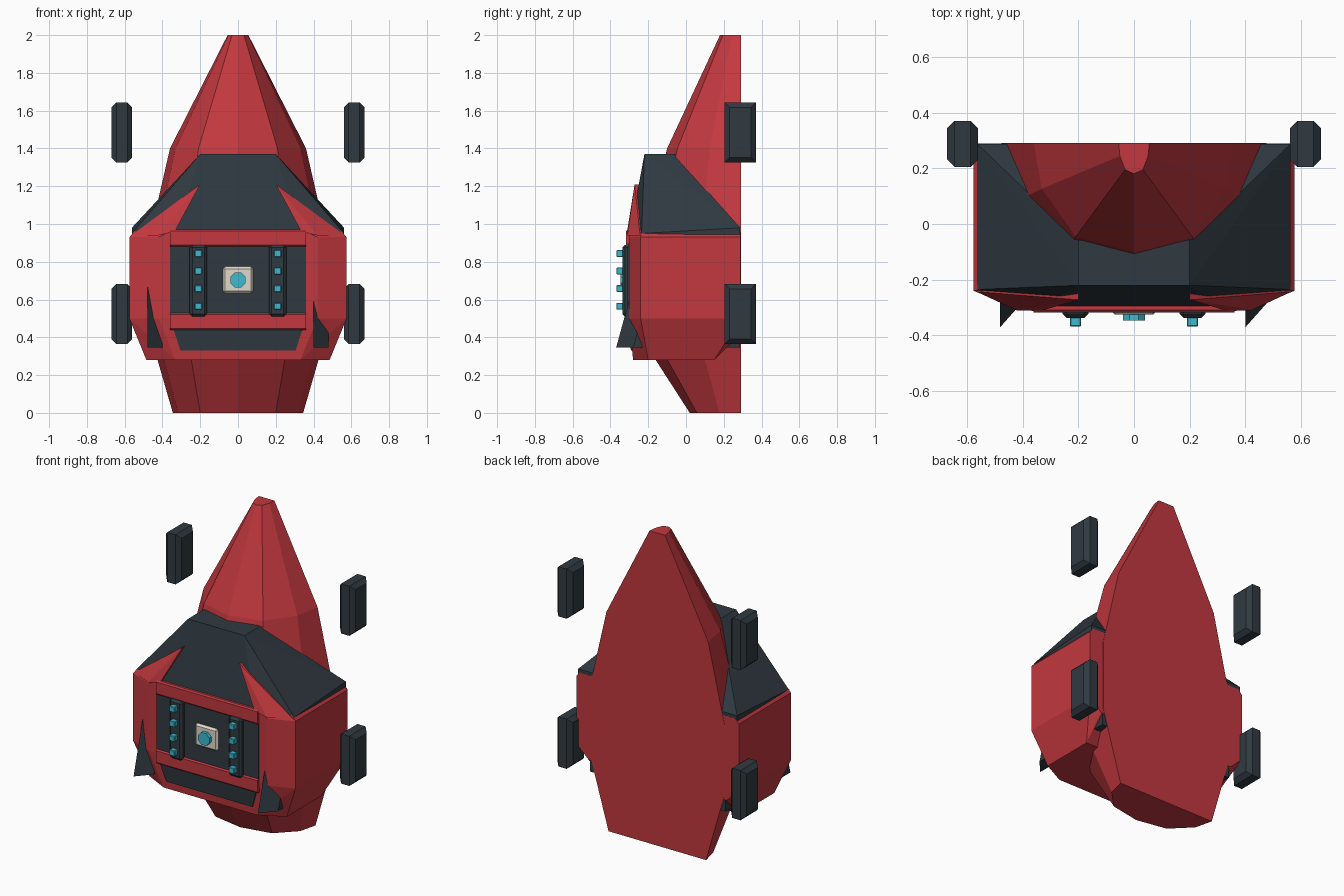
import bpy
import bmesh
import math

cube = bpy.data.objects.get("Cube")
if cube:
    bpy.data.objects.remove(cube, do_unlink=True)


def material(name, rgb):
    m = bpy.data.materials.new(name)
    m.use_nodes = True
    m.diffuse_color = (*rgb, 1)
    m.node_tree.nodes["Principled BSDF"].inputs["Base Color"].default_value = (*rgb, 1)
    return m


RED = material("red paint", (0.54, 0.04, 0.05))
DARK = material("dark slate", (0.03, 0.042, 0.053))
CYAN = material("cyan glow", (0.05, 0.49, 0.62))
CREAM = material("cream", (0.75, 0.69, 0.60))


def finish(name, bm, mat):
    bmesh.ops.recalc_face_normals(bm, faces=bm.faces)
    mesh = bpy.data.meshes.new(name)
    bm.to_mesh(mesh)
    bm.free()
    mesh.materials.append(mat)
    obj = bpy.data.objects.new(name, mesh)
    bpy.context.collection.objects.link(obj)
    return obj


def solid(name, points, mat, mirror=False):
    """Convex solid around the points, optionally with their x mirror."""
    bm = bmesh.new()
    if mirror:
        points = points + [(-x, y, z) for x, y, z in points]
    for p in points:
        bm.verts.new(p)
    res = bmesh.ops.convex_hull(bm, input=bm.verts)
    unused = [v for v in bm.verts if not v.link_faces]
    bmesh.ops.delete(bm, geom=unused, context='VERTS')
    bmesh.ops.dissolve_limit(bm, angle_limit=math.radians(1),
                             verts=bm.verts, edges=bm.edges)
    return finish(name, bm, mat)


def box(name, x, y, z, mat, bevel=0, axes="xyz"):
    """Box from (min, max) ranges, bevelled on edges running along axes."""
    bm = bmesh.new()
    bmesh.ops.create_cube(bm, size=1)
    for v in bm.verts:
        v.co = [(r[0] + r[1]) / 2 + c * (r[1] - r[0]) for r, c in zip((x, y, z), v.co)]
    if bevel:
        edges = []
        for e in bm.edges:
            d = e.verts[0].co - e.verts[1].co
            if "xyz"[max(range(3), key=lambda i: abs(d[i]))] in axes:
                edges.append(e)
        bmesh.ops.bevel(bm, geom=edges, offset=bevel, segments=1, affect='EDGES')
    return finish(name, bm, mat)


# Half-cone shell with a flat back, lofted from (height, half width, front y)
BACK = 0.29
half = [(1, 0), (0.92, 0.42), (0.58, 0.86)]
section = half + [(0, 1)] + [(-x, d) for x, d in reversed(half)]
rings = [(0, 0.345, 0.02), (0.45, 0.475, -0.27), (0.9, 0.475, -0.22),
         (1.4, 0.36, -0.10), (2, 0.055, 0.18)]
bm = bmesh.new()
loops = [[bm.verts.new((x * w, BACK - d * (BACK - front), z)) for x, d in section]
         for z, w, front in rings]
for low, high in zip(loops, loops[1:]):
    for i in range(len(section)):
        j = (i + 1) % len(section)
        bm.faces.new((low[i], low[j], high[j], high[i]))
bm.faces.new(loops[0])
bm.faces.new(loops[-1])
finish("pointed_shell", bm, RED)

# Main body block with chamfered front corners and tucked-in bottom
body = [(0.33, -0.28, 0.28), (0.485, -0.20, 0.28), (0.485, 0.15, 0.28),
        (0.49, 0.288, 0.42), (0.575, 0.288, 0.5)]
for z in (0.5, 0.93):
    body += [(0.42, -0.302, z), (0.575, -0.24, z), (0.575, 0.288, z)]
body += [(0.36, -0.302, 0.96), (0.55, -0.235, 0.96), (0.55, 0.288, 0.96)]
solid("body_block", body, RED, mirror=True)

# Sloping hood
solid("hood", [(0.562, BACK - 0.003, 0.94), (0.562, BACK - 0.003, 0.98),
               (0.562, -0.235, 0.95), (0.33, -0.298, 0.95),
               (0.2, -0.06, 1.37), (0.2, -0.22, 1.37)], DARK, mirror=True)

# Raised corner pillars running up the hood
for side, s in (("left", 1), ("right", -1)):
    tri = [(0.565, -0.243, 0.94), (0.335, -0.312, 0.96), (0.2, -0.272, 1.21),
           (0.42, -0.31, 0.94)]
    solid(side + "_pillar", [(s * x, y + d, z) for x, y, z in tri for d in (0, 0.05)], RED)

# Front panel, its red rails and the lower grille
box("front_panel", (-0.36, 0.36), (-0.309, -0.29), (0.5, 0.9), DARK)
box("upper_rail", (-0.36, 0.36), (-0.317, -0.28), (0.88, 0.97), RED, 0.008, "x")
box("lower_rail", (-0.36, 0.36), (-0.317, -0.28), (0.44, 0.53), RED, 0.008, "x")
solid("lower_grille", [(x, y + d, z) for x, y, z in
                       ((0.34, -0.304, 0.44), (0.305, -0.292, 0.33)) for d in (0, 0.03)],
      DARK, mirror=True)

# Light bars with four lamps each
for side, s in (("left", 1), ("right", -1)):
    cx = 0.21 * s
    box(side + "_light_bar", (cx - 0.046, cx + 0.046), (-0.337, -0.29), (0.51, 0.89),
        DARK, 0.014)
    for i in range(4):
        z = 0.565 + 0.093 * i
        box(f"{side}_lamp_{i + 1}", (cx - 0.019, cx + 0.019), (-0.368, -0.33),
            (z - 0.018, z + 0.018), CYAN, 0.003)

# Central plate and round lens
box("centre_plate", (-0.08, 0.08), (-0.325, -0.3), (0.632, 0.775), CREAM, 0.012)
solid("centre_lens", [(0.043 * math.cos(a), y, 0.703 + 0.043 * math.sin(a))
                      for y in (-0.347, -0.31)
                      for a in [math.pi * (k + 0.5) / 4 for k in range(8)]], CYAN)

# Sharp lower fins, both leaning the same way
for side, x in (("left", 0.4), ("right", -0.48)):
    solid(side + "_fin", [(x, -0.37, 0.345), (x + 0.08, -0.28, 0.345),
                          (x, BACK - 0.004, 0.345), (x + 0.08, BACK - 0.004, 0.345),
                          (x, -0.278, 0.68), (x + 0.08, -0.25, 0.45),
                          (x, BACK - 0.004, 0.45), (x + 0.08, BACK - 0.004, 0.42)], DARK)

# Four chamfered side pads
for level, z in (("lower", 0.365), ("upper", 1.325)):
    for side, s in (("left", 1), ("right", -1)):
        box(f"{level}_{side}_pad", sorted((s * 0.56, s * 0.67)), (0.205, 0.37),
            (z, z + 0.318), DARK, 0.026, "yz")
